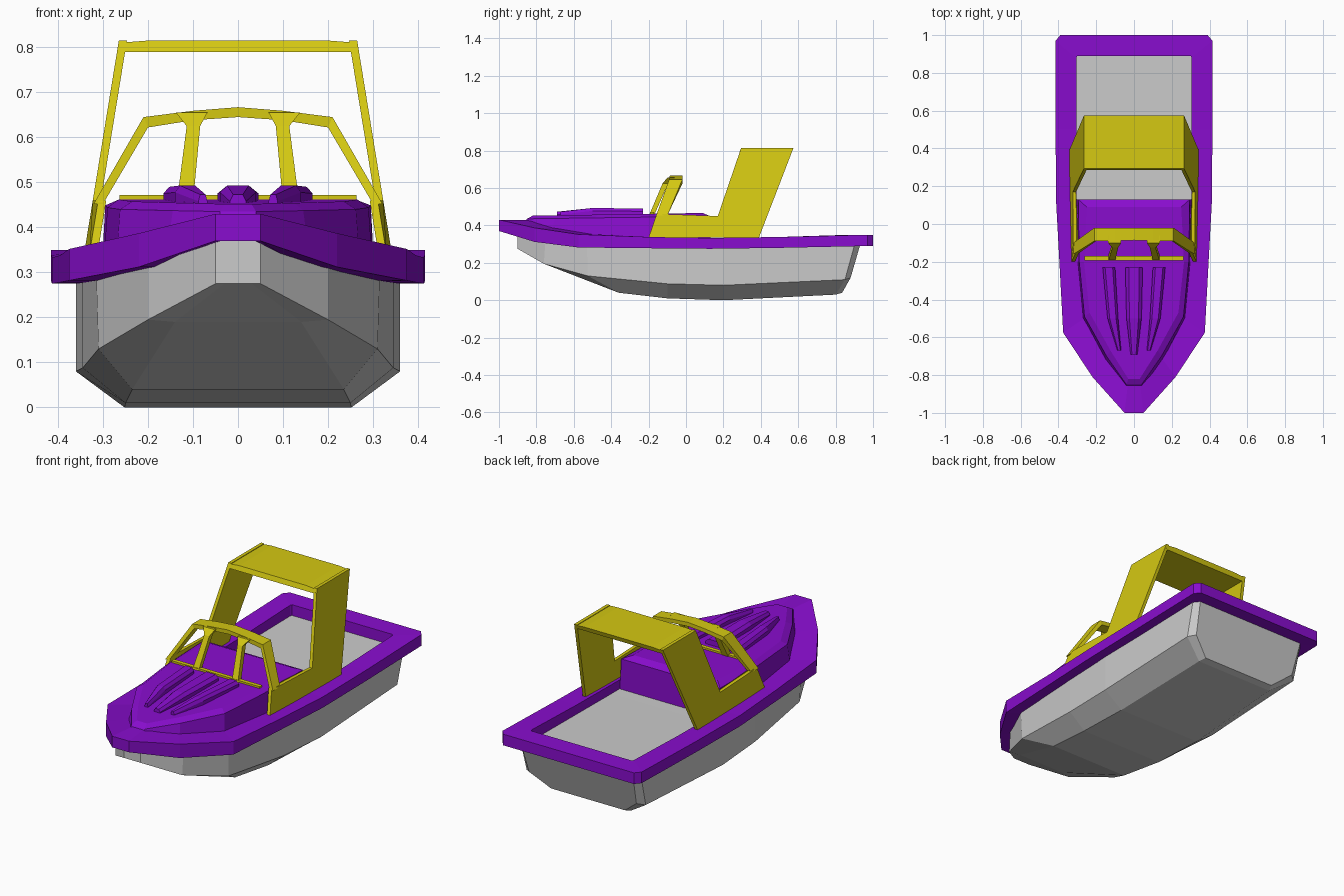
import bpy, bmesh

if "Cube" in bpy.data.objects:
    bpy.data.objects.remove(bpy.data.objects["Cube"])


def material(name, rgb):
    m = bpy.data.materials.new(name)
    m.diffuse_color = (*rgb, 1)
    m.use_nodes = True
    m.node_tree.nodes["Principled BSDF"].inputs["Base Color"].default_value = m.diffuse_color
    return m


PURPLE = material("purple", (0.25, 0.004, 0.62))
YELLOW = material("yellow", (0.66, 0.58, 0.006))


def loft(name, rings, mat=None, loop=False):
    """Skin equal-length closed rings; cap the ends unless the rings loop."""
    bm = bmesh.new()
    vs = [[bm.verts.new(p) for p in r] for r in rings]
    n = len(rings[0])
    pairs = list(zip(vs, vs[1:])) + ([(vs[-1], vs[0])] if loop else [])
    for a, b in pairs:
        for i in range(n):
            j = (i + 1) % n
            bm.faces.new((a[i], a[j], b[j], b[i]))
    if not loop:
        bm.faces.new(vs[0][::-1])
        bm.faces.new(vs[-1])
    bmesh.ops.recalc_face_normals(bm, faces=bm.faces)
    me = bpy.data.meshes.new(name)
    bm.to_mesh(me)
    bm.free()
    ob = bpy.data.objects.new(name, me)
    bpy.context.collection.objects.link(ob)
    if mat:
        me.materials.append(mat)
    return ob


def flip(points):
    return [(-p[0], *p[1:]) for p in reversed(points)]


# Hull: stations of (top, chine, bottom) points, mirrored into rings
stations = [
    [(.05, -.90, .38), (.05, -.90, .275), (.03, -.90, .275)],
    [(.20, -.75, .34), (.20, -.76, .195), (.14, -.74, .190)],
    [(.315, -.53, .30), (.31, -.525, .13), (.235, -.36, .04)],
    [(.345, -.10, .285), (.345, -.10, .088), (.25, -.10, .01)],
    [(.36, .20, .285), (.36, .20, .08), (.252, .20, 0)],
    [(.36, .90, .292), (.355, .85, .11), (.235, .80, .03)],
    [(.335, .93, .292), (.32, .88, .12), (.22, .835, .04)],
]
loft("hull", [s + flip(s) for s in stations])

# Gunwale: outer x, y, top z, bottom z, inner x, inner y
rim = [
    (.05, -1.0, .43, .37, .03, -.83),
    (.22, -.81, .387, .312, .14, -.70),
    (.375, -.575, .352, .282, .25, -.49),
    (.395, -.20, .338, .278, .285, -.20),
    (.413, .13, .333, .275, .305, .13),
    (.415, .50, .338, .280, .305, .50),
    (.415, .97, .350, .290, .305, .88),
    (.39, 1.0, .350, .290, .30, .89),
]


def rim_ring(s, o):
    x, y, zt, zb, ix, iy = o
    return [(s*x, y, zt), (s*x, y, zb), (s*ix, iy, zb), (s*ix, iy, zt)]


loft("gunwale", [rim_ring(1, o) for o in rim] + [rim_ring(-1, o) for o in reversed(rim)],
     PURPLE, loop=True)

# Foredeck: stacked outlines narrowing to a gently sloping top
base = [(.045, -.89), (.155, -.72), (.27, -.5), (.3, -.2), (.305, .13)]
shoulder = [(.04, -.85), (.145, -.70), (.262, -.49), (.29, -.2), (.295, .13)]
top = [(.03, -.82), (.125, -.67), (.235, -.47), (.265, -.2), (.25, .09)]


def level(outline, z0, slope):
    half = [(x, y, z0 + slope * y) for x, y in outline]
    return half + flip(half)


loft("foredeck", [level(base, .275, -.12), level(shoulder, .447, .014),
                  level(top, .465, .016)], PURPLE)


# Raised deck ribs: y, centre x, half width, top z
def rib(name, sections):
    rings = []
    for y, x, w, z in sections:
        rings.append([(x-w, y, .445), (x-w, y, z-.015), (x-.6*w, y, z),
                      (x+.6*w, y, z), (x+w, y, z-.015), (x+w, y, .445)])
    loft(name, rings, PURPLE)


rib("centre_rib", [(-.23, 0, .046, .49), (-.50, 0, .040, .493), (-.69, 0, .018, .473)])
for s, side in ((1, "left"), (-1, "right")):
    rib(side + "_rib", [(-.23, s*.133, .033, .49), (-.50, s*.112, .028, .493),
                        (-.67, s*.078, .010, .473)])

# Tower sides: one leaning profile (y, z) shared by both
profile = [(-.2, .335), (.39, .335), (.575, .815), (.295, .815),
           (.17, .45), (-.1, .46), (-.157, .46)]
for s, side in ((1, "left"), (-1, "right")):
    def skin(inset):
        return [(s * (.343 - (z - .335) * .163 - inset - (.012 if y < -.12 else 0)), y, z)
                for y, z in profile]
    loft(side + "_tower_side", [skin(0), skin(.018)], YELLOW)

# Tower roof
roof = [(.258, .79), (.265, .81), (.2, .815)]
loft("tower_roof", [[(x, y + (z - .815) * .38, z) for x, z in roof]
                    + flip([(x, y + (z - .815) * .38, z) for x, z in roof])
                    for y in (.295, .575)], YELLOW)

# Windscreen frame: outer x, z, inner x, z, front y, back y
frame = [
    (.321, .452, .300, .452, -.160, -.10),
    (.210, .645, .200, .622, -.090, -.02),
    (.100, .659, .100, .638, -.088, -.02),
    (0, .667, 0, .645, -.086, -.02),
]


def frame_ring(s, f):
    x, z, ix, iz, a, b = f
    return [(s*x, a, z), (s*x, b, z), (s*ix, b, iz), (s*ix, a, iz)]


loft("windscreen_frame", [frame_ring(1, f) for f in frame]
     + [frame_ring(-1, f) for f in frame[-2::-1]], YELLOW)

# Windscreen posts, flared at the top: z, x range, y range
post = [(.455, .100, .136, -.197, -.170), (.625, .084, .114, -.125, -.095),
        (.655, .068, .138, -.100, -.060)]
for s, side in ((1, "left"), (-1, "right")):
    loft(side + "_windscreen_post",
         [[(s*a, c, z), (s*b, c, z), (s*b, d, z), (s*a, d, z)]
          for z, a, b, c, d in post], YELLOW)

# Windscreen sill
loft("windscreen_sill", [[(x, -.192, .45), (x, -.170, .45), (x, -.170, .472), (x, -.192, .472)]
                         for x in (-.263, .263)], YELLOW)
